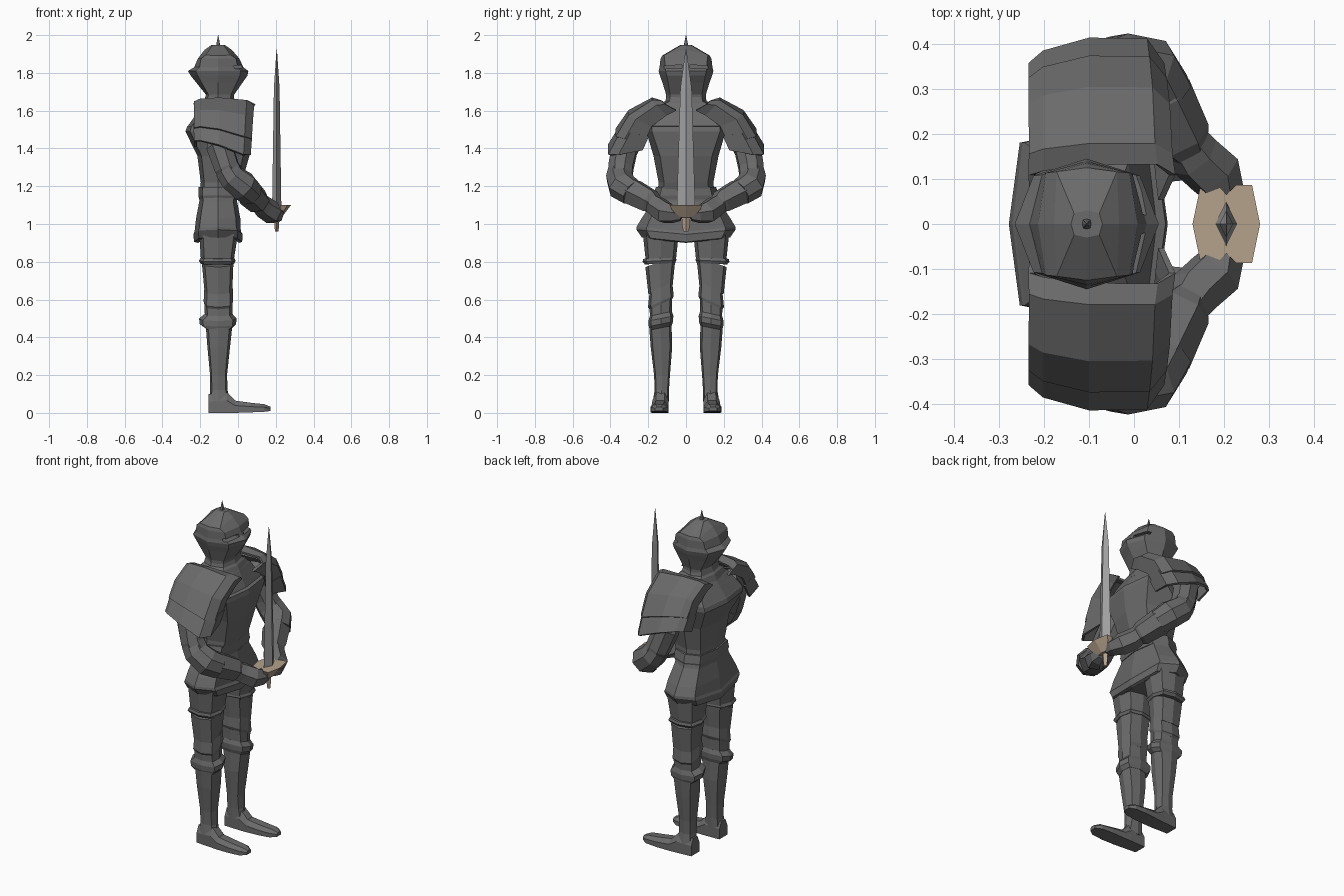
import bpy, bmesh, math
from mathutils import Vector

if "Cube" in bpy.data.objects:
    bpy.data.objects.remove(bpy.data.objects["Cube"])


def material(name, rgb):
    m = bpy.data.materials.new(name)
    m.diffuse_color = (*rgb, 1)
    m.use_nodes = True
    m.node_tree.nodes["Principled BSDF"].inputs["Base Color"].default_value = m.diffuse_color
    return m


steel = material("dark_steel", (.145, .145, .145))
blade_steel = material("blade_steel", (.36, .36, .36))
brass = material("tan_brass", (.46, .36, .26))


def make(name, verts, faces, mirror=False, mat=None):
    me = bpy.data.meshes.new(name)
    me.from_pydata([tuple(v) for v in verts], [], faces)
    bm = bmesh.new()
    bm.from_mesh(me)
    bmesh.ops.recalc_face_normals(bm, faces=bm.faces)
    bm.to_mesh(me)
    bm.free()
    me.materials.append(mat or steel)
    ob = bpy.data.objects.new(name, me)
    bpy.context.collection.objects.link(ob)
    if mirror:
        m = ob.modifiers.new("mirror", 'MIRROR')
        m.use_axis = (False, True, False)
    return ob


def loft(name, rings, mirror=False, mat=None):
    n = len(rings[0])
    verts = [p for r in rings for p in r]
    faces = [(i * n + j, i * n + (j + 1) % n, (i + 1) * n + (j + 1) % n, (i + 1) * n + j)
             for i in range(len(rings) - 1) for j in range(n)]
    faces += [tuple(range(n)), tuple(range(len(verts) - n, len(verts)))]
    return make(name, verts, faces, mirror, mat)


def section(z, front, back, ry, k=0.8, sag=0.0, cy=0.0, tilt=0.0, cx=-0.105):
    """Eight-sided ring with a ridge at front and back; sag lowers its sides."""
    out = []
    for a, b in [(1, 0), (k, k), (0, 1), (-k, k), (-1, 0), (-k, -k), (0, -1), (k, -k)]:
        x = cx + a * ((front - cx) if a > 0 else (cx - back))
        out.append((x, cy + b * ry, z + tilt * b * ry - sag * abs(b)))
    return out


def stack(name, rows, mirror=False, **kw):
    return loft(name, [section(*r, **kw) for r in rows], mirror)


def tube(name, pts, n=8):
    """Mirrored faceted tube through (x, y, z, radius) points."""
    P = [Vector(p[:3]) for p in pts]
    rings = []
    for i, p in enumerate(P):
        d = (P[min(i + 1, len(P) - 1)] - P[max(i - 1, 0)]).normalized()
        u = d.cross(Vector((0.6, 0.8, 0.3))).normalized()
        v = d.cross(u)
        rings.append([p + pts[i][3] * (math.cos(t) * u + math.sin(t) * v)
                      for t in (2 * math.pi * (j + .5) / n for j in range(n))])
    return loft(name, rings, True)


# Helmet with a roof-like crown, and two eye slits
helmet = stack("helmet", [
    (1.655, -.025, -.165, .105), (1.685, -.02, -.17, .105), (1.75, .025, -.222, .125, .76),
    (1.785, .05, -.25, .138, .74), (1.81, .055, -.265, .145, .74), (1.83, .028, -.232, .14, .78),
    (1.875, .008, -.213, .135, .84), (1.922, -.033, -.177, .125, .93, .03), (1.948, -.07, -.14, .03, .8)])
for s in (1, -1):
    bpy.ops.mesh.primitive_cube_add(size=1, location=(.03, s * .068, 1.832), rotation=(-s * .05, 0, 0))
    slit = bpy.context.object
    slit.name = "eye_slit_cutter"
    slit.scale = (.13, .095, .016)
    slit.data.materials.append(steel)
    slit.hide_render = True
    slit.hide_viewport = True
    b = helmet.modifiers.new("slit", 'BOOLEAN')
    b.operation = 'DIFFERENCE'
    b.object = slit
    b.solver = 'EXACT'
stack("helmet_spike", [(1.935, -.093, -.117, .014), (1.96, -.097, -.113, .009), (2.0, -.104, -.106, .001)])

# Collar, cuirass and skirt
stack("collar", [(1.59, .02, -.21, .16), (1.64, -.005, -.19, .135), (1.65, -.015, -.18, .11),
                 (1.69, -.028, -.168, .098)])
stack("cuirass", [
    (1.17, .0, -.2, .15), (1.22, .02, -.197, .145), (1.36, .06, -.215, .172), (1.49, .075, -.278, .21, .86),
    (1.515, .07, -.27, .21, .86), (1.52, .05, -.265, .21, .86), (1.61, .01, -.2, .17),
    (1.64, -.01, -.18, .12)])
stack("waist_belt", [(1.13, .0, -.205, .165), (1.15, .005, -.21, .172), (1.195, .005, -.208, .16)])
stack("skirt", [(.9, .005, -.21, .2, .8, -.02), (.905, .022, -.232, .235, .8, -.025), (.945, .025, -.237, .262, .8, -.025),
                (.96, .015, -.23, .262, .8, -.025), (1.03, .012, -.222, .235), (1.12, -.005, -.205, .175),
                (1.15, -.005, -.205, .165)])

# Shoulder plates: an arched profile swept back to front with folded-in edges
outer = [(.13, 1.645), (.175, 1.66), (.297, 1.595), (.36, 1.505), (.412, 1.42)]
inner = [(.05, 1.60), (.10, 1.575), (.18, 1.515), (.21, 1.45), (.235, 1.395)]
stations = [(-.225, .75), (-.228, .3), (-.2, .16), (-.1, 0), (.05, .01), (.085, .3), (.06, 1)]


def plate(name, rows, grow):
    verts = []
    for x, t in stations:
        for r in rows:
            i = min(int(r), len(outer) - 2)
            f = r - i
            o = Vector(outer[i]).lerp(Vector(outer[i + 1]), f)
            q = Vector(inner[i]).lerp(Vector(inner[i + 1]), f)
            p = o.lerp(q, t)
            verts.append((x - .006 * r * (x > 0), p.x + grow, p.y - .05 * (r / 4) * (x + .1) / .15 * (1 - t) + grow))
    n = len(rows)
    faces = [(i * n + j, i * n + j + 1, (i + 1) * n + j + 1, (i + 1) * n + j)
             for i in range(len(stations) - 1) for j in range(n - 1)]
    ob = make(name, verts, faces)
    s = ob.modifiers.new("thickness", 'SOLIDIFY')
    s.thickness = .014
    s.offset = 0
    m = ob.modifiers.new("mirror", 'MIRROR')
    m.use_axis = (False, True, False)


plate("shoulder_plate", [0, 1, 2, 3.1], .003)
plate("shoulder_lower_plate", [2.7, 3.2, 4], -.004)

# Arms and gauntlets
tube("upper_arm", [(-.09, .26, 1.49, .06), (-.095, .325, 1.40, .074), (-.06, .345, 1.30, .07), (-.02, .345, 1.24, .066)])
tube("elbow_guard", [(-.06, .345, 1.29, .068), (-.03, .352, 1.245, .074), (.03, .338, 1.2, .08), (.065, .285, 1.165, .072)])
tube("forearm_cuff", [(.035, .31, 1.185, .06), (.055, .285, 1.17, .077), (.105, .19, 1.12, .068), (.12, .165, 1.105, .05)], 6)
tube("gauntlet", [(.1, .20, 1.125, .05), (.135, .15, 1.09, .06), (.18, .11, 1.06, .062),
                  (.2, .065, 1.05, .047), (.203, .025, 1.045, .03)], 6)


# Legs: overlapping tilted plates
def leg_part(name, rows, tilt, cy=.133):
    stack(name, rows, True, tilt=tilt, cy=cy)


leg_part("thigh_upper", [(.79, -.025, -.195, .078), (.95, .0, -.205, .095)], -.05)
leg_part("thigh_band", [(.79, -.02, -.198, .078), (.805, -.012, -.207, .09), (.82, -.02, -.198, .086)], -.05, .14)
leg_part("thigh_lower", [(.65, -.03, -.178, .064), (.8, -.024, -.192, .08)], -.35, .135)
leg_part("knee_upper_plate", [(.575, -.03, -.178, .06), (.59, -.026, -.182, .068), (.665, -.028, -.178, .06)], -.45)
leg_part("knee_lower_plate", [(.5, -.03, -.175, .057), (.58, -.03, -.178, .06)], -.35)
leg_part("knee_guard", [(.45, -.03, -.175, .058), (.47, -.01, -.203, .064), (.5, -.008, -.206, .066),
                        (.525, -.03, -.175, .058)], -.2)
loft("shin", [section(z, f, b, ry, .8, 0, cy) for z, f, b, ry, cy in [
    (.06, -.04, -.15, .043, .133), (.12, -.055, -.147, .038, .128), (.2, -.058, -.148, .042, .127),
    (.35, -.042, -.162, .057, .13), (.48, -.028, -.172, .06, .137)]], True)


# Feet
def foot_ring(x, cy, w, lo, h):
    return [(x, cy - w, lo), (x, cy + w, lo), (x, cy + w, lo + h * .6), (x, cy + w * .5, lo + h),
            (x, cy - w * .5, lo + h), (x, cy - w, lo + h * .6)]


loft("foot", [foot_ring(*r) for r in [
    (-.155, .133, .038, 0, .1), (-.06, .135, .043, 0, .11), (-.015, .137, .045, 0, .065),
    (.07, .14, .047, .003, .05), (.14, .142, .042, .006, .04), (.173, .143, .02, .01, .022)]], True)


# Sword
def diamond(z, y, t):
    return [(.205 + t, 0, z), (.205, y, z), (.205 - t, 0, z), (.205, -y, z)]


loft("sword_blade", [diamond(1.06, .05, .024), diamond(1.12, .048, .024),
                     diamond(1.72, .03, .015), diamond(1.925, .002, .001)], mat=blade_steel)
guard_outline = [(.28, 0), (.262, .087), (.227, .087), (.205, .065), (.183, .087), (.148, .087),
                 (.13, 0), (.148, -.087), (.183, -.087), (.205, -.065), (.227, -.087), (.262, -.087)]
loft("sword_guard", [[(.205 + (x - .205) * s, y * u, z) for x, y in guard_outline]
                     for z, s, u in [(1.035, .35, .45), (1.075, .75, .85), (1.1, 1, 1)]], mat=brass)
loft("sword_grip", [diamond(.96, .014, .009), diamond(.99, .02, .012), diamond(1.05, .024, .016)], mat=brass)
